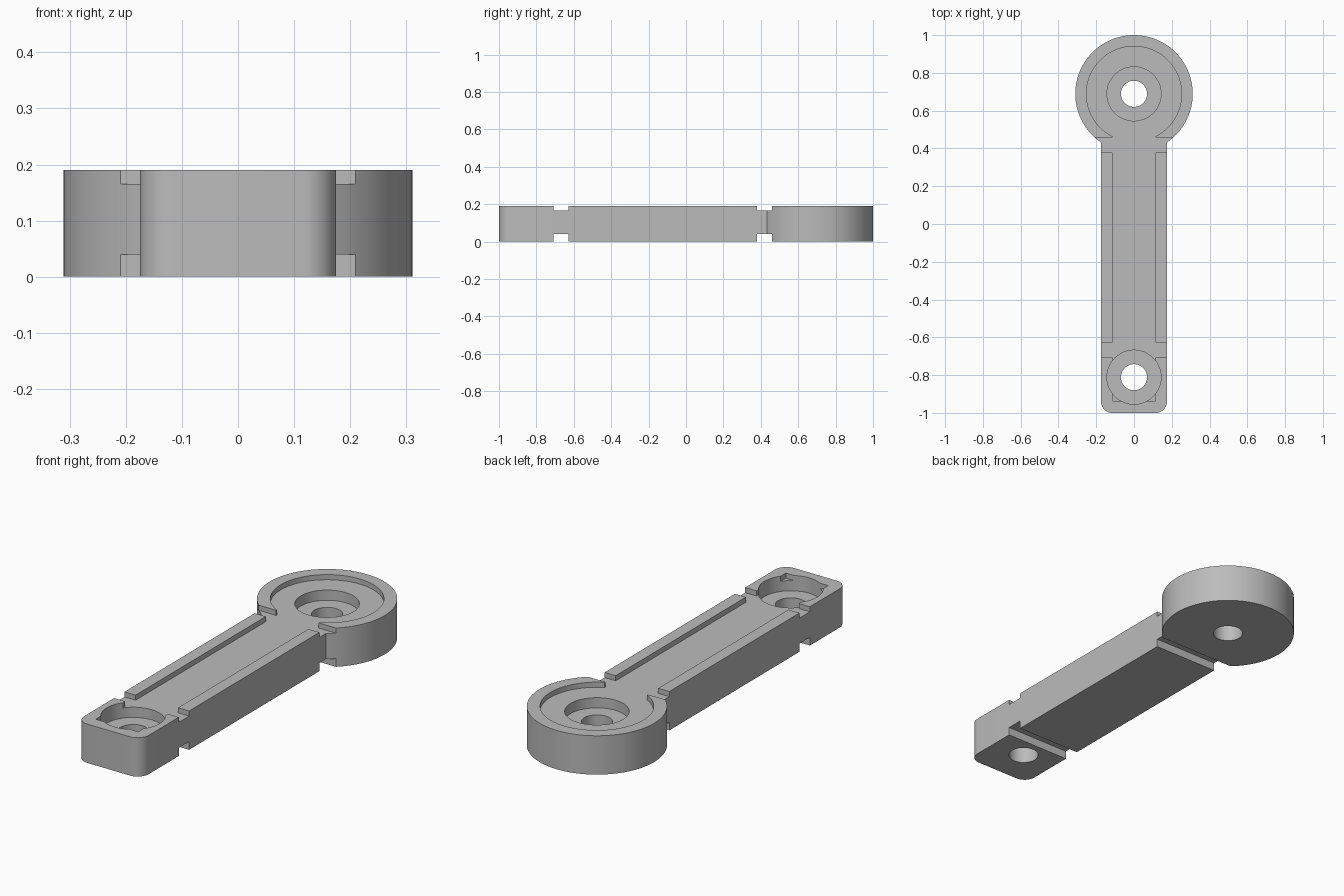
import bpy, bmesh, math

cube = bpy.data.objects.get("Cube")
if cube:
    bpy.data.objects.remove(cube, do_unlink=True)

HEIGHT, FLOOR, SEAT, UNDER = 0.19, 0.165, 0.115, 0.04   # key levels
HEAD_Y, TAIL_Y = 0.689, -0.811                          # hole centres
ARM, CHANNEL = 0.175, 0.115                             # half widths

steel = bpy.data.materials.new("light grey")
steel.use_nodes = True
grey = (0.5, 0.5, 0.5, 1)
steel.diffuse_color = grey
steel.node_tree.nodes["Principled BSDF"].inputs["Base Color"].default_value = grey


def prism(name, outline, z0, z1):
    """Extrude a flat outline between two levels."""
    bm = bmesh.new()
    face = bm.faces.new([bm.verts.new((x, y, z0)) for x, y in outline])
    top = bmesh.ops.extrude_face_region(bm, geom=[face])["geom"]
    bmesh.ops.translate(bm, vec=(0, 0, z1 - z0),
                        verts=[v for v in top if isinstance(v, bmesh.types.BMVert)])
    bmesh.ops.recalc_face_normals(bm, faces=bm.faces)
    mesh = bpy.data.meshes.new(name)
    bm.to_mesh(mesh)
    bm.free()
    obj = bpy.data.objects.new(name, mesh)
    bpy.context.collection.objects.link(obj)
    return obj


def arc(cx, cy, r, start, end, steps):
    return [(cx + r * math.cos(a), cy + r * math.sin(a))
            for a in (math.radians(start + (end - start) * i / steps)
                      for i in range(steps + 1))]


def disc(name, cy, r, z0, z1):
    return prism(name, arc(0, cy, r, 0, 360, 96)[:-1], z0, z1)


def box(name, half_width, y0, y1, z0, z1):
    w = half_width
    return prism(name, [(-w, y0), (w, y0), (w, y1), (-w, y1)], z0, z1)


def combine(target, tool, operation):
    """Apply a boolean and discard the tool object."""
    mod = target.modifiers.new("boolean", 'BOOLEAN')
    mod.operation, mod.solver, mod.object = operation, 'EXACT', tool
    bpy.context.view_layer.objects.active = target
    bpy.ops.object.modifier_apply(modifier=mod.name)
    bpy.data.objects.remove(tool, do_unlink=True)


# Arm with rounded front corners, joined to the round head
r = 0.06
arm_outline = (arc(-ARM + r, -1 + r, r, 180, 270, 12)
               + arc(ARM - r, -1 + r, r, 270, 360, 12)
               + [(ARM, HEAD_Y), (-ARM, HEAD_Y)])
body = prism("link_arm", arm_outline, 0, HEIGHT)
combine(body, disc("head", HEAD_Y, 0.311, 0, HEIGHT), 'UNION')

# Shallow top recess: long channel and head dish
above = HEIGHT + 0.1
combine(body, box("channel", CHANNEL, -0.936, HEAD_Y, FLOOR, above), 'DIFFERENCE')
combine(body, disc("dish", HEAD_Y, 0.252, FLOOR, above), 'DIFFERENCE')

# Cross grooves on the top and underside
for y0, y1 in ((-0.708, -0.628), (0.379, 0.459)):
    combine(body, box("top_groove", 0.5, y0, y1, FLOOR, above), 'DIFFERENCE')
    combine(body, box("under_groove", 0.5, y0, y1, -0.1, UNDER), 'DIFFERENCE')

# Counterbored through holes
for y in (HEAD_Y, TAIL_Y):
    combine(body, disc("counterbore", y, 0.143, SEAT, above), 'DIFFERENCE')
    combine(body, disc("hole", y, 0.069, -0.1, above), 'DIFFERENCE')

# One colour, smooth curved walls with crisp edges
body.data.materials.clear()
body.data.materials.append(steel)
for p in body.data.polygons:
    p.material_index = 0
bpy.ops.object.select_all(action='DESELECT')
body.select_set(True)
bpy.context.view_layer.objects.active = body
bpy.ops.object.shade_smooth_by_angle(angle=math.radians(30))
